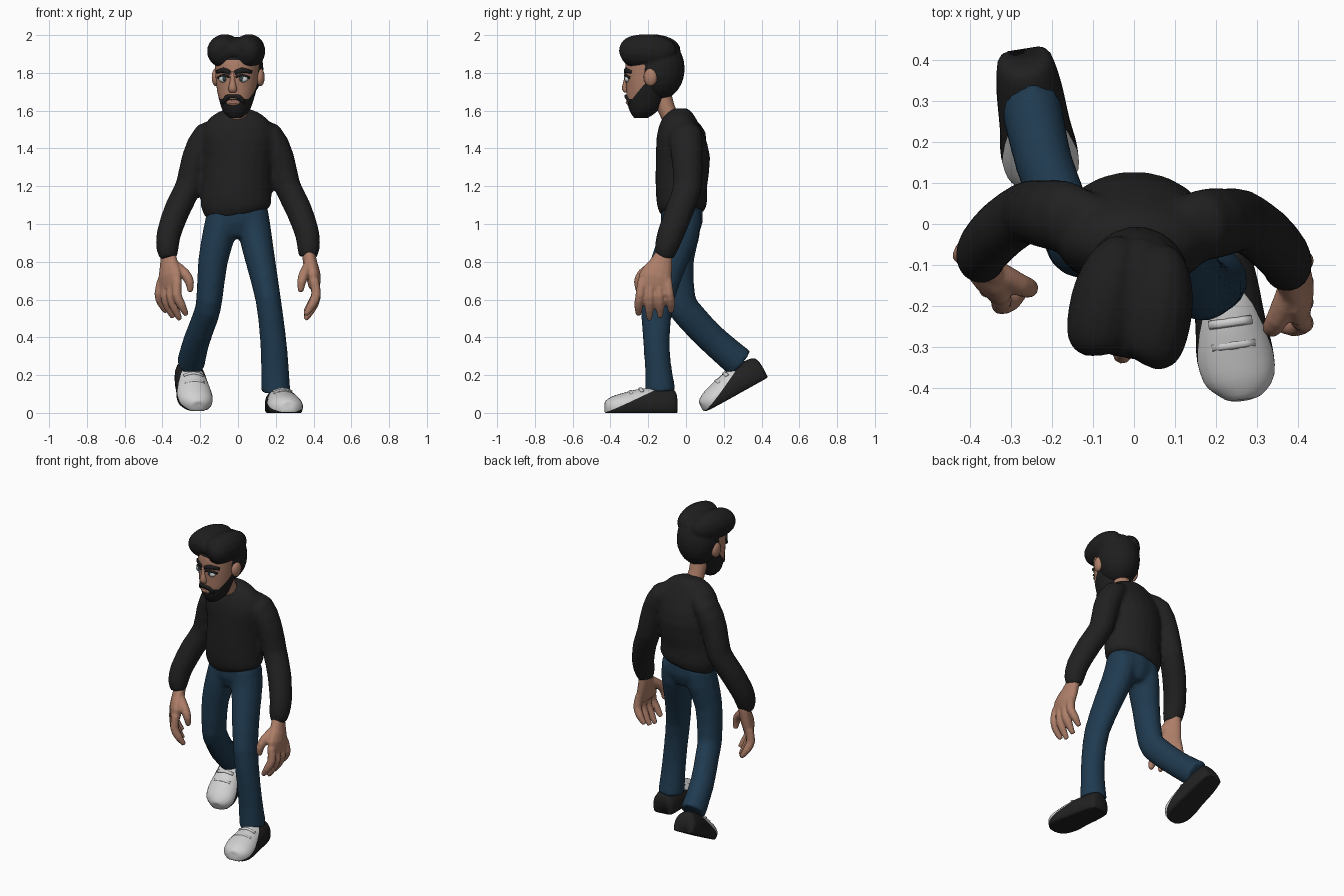
import bpy
import bmesh
from math import cos, sin, pi, radians, copysign
from mathutils import Matrix, Vector

if "Cube" in bpy.data.objects:
    bpy.data.objects.remove(bpy.data.objects["Cube"])


def material(name, r, g, b):
    mat = bpy.data.materials.new(name)
    mat.use_nodes = True
    color = (r, g, b, 1)
    mat.diffuse_color = color
    mat.node_tree.nodes["Principled BSDF"].inputs["Base Color"].default_value = color
    return mat


black_knit = material("black knit", .015, .015, .015)
black_hair = material("black hair", .013, .013, .013)
denim = material("blue denim", .014, .043, .08)
skin = material("skin", .42, .21, .14)
lip = material("lip", .4, .18, .13)
white = material("shoe white", .64, .64, .64)
rubber = material("black rubber", .015, .015, .015)
eye_white = material("eye white", .6, .64, .63)
iris = material("dark iris", .03, .05, .06)

IDENTITY = Matrix.Identity(4)


def finish(bm, name, mats, xform=IDENTITY, rule=None):
    """Colour faces by rule, place the mesh and make it an object."""
    for face in bm.faces:
        face.smooth = True
        if rule:
            face.material_index = int(rule(face.calc_center_median()))
    bm.transform(xform)
    bmesh.ops.recalc_face_normals(bm, faces=bm.faces[:])
    mesh = bpy.data.meshes.new(name)
    bm.to_mesh(mesh)
    bm.free()
    for mat in mats:
        mesh.materials.append(mat)
    obj = bpy.data.objects.new(name, mesh)
    bpy.context.collection.objects.link(obj)
    return obj


def fuse(name, parts, mat, voxel):
    """Merge overlapping closed parts into one continuous skin."""
    bm = bmesh.new()
    for part in parts:
        bm.from_mesh(part.data)
        bpy.data.objects.remove(part)
    obj = finish(bm, name, [mat])
    remesh = obj.modifiers.new("merge", "REMESH")
    remesh.mode = "VOXEL"
    remesh.voxel_size = voxel
    remesh.use_smooth_shade = True
    soften = obj.modifiers.new("soften", "SMOOTH")
    soften.iterations = 4


def spline(rows, steps):
    """Catmull-Rom interpolation of section rows."""
    rows = [Vector(r) for r in rows]
    out = []
    for i in range(len(rows) - 1):
        p, a = rows[max(i - 1, 0)], rows[i]
        b, q = rows[i + 1], rows[min(i + 2, len(rows) - 1)]
        for k in range(steps):
            t = k / steps
            out.append(a + (b - p) * (t / 2)
                       + (p * 2 - a * 5 + b * 4 - q) * (t * t / 2)
                       + (a * 3 - p - b * 3 + q) * (t ** 3 / 2))
    return out + [rows[-1]]


def loft(name, rows, mats, xform=IDENTITY, sides=14, steps=2, rule=None, cuts=(),
         side_axis="X", flat=False, grounded=False):
    """Skin elliptical sections (x, y, z, half width, half depth) along a path."""
    rows = spline(rows, steps)
    ref = Vector((1, 0, 0)) if side_axis == "X" else Vector((0, 0, 1))
    bm = bmesh.new()
    rings = []
    for i, row in enumerate(rows):
        before, after = rows[max(i - 1, 0)], rows[min(i + 1, len(rows) - 1)]
        n = Vector((0, 0, 1)) if flat else Vector((after - before)[:3]).normalized()
        u = (ref - n * n.dot(ref)).normalized()
        v = n.cross(u)
        ring = []
        for k in range(sides):
            t = 2 * pi * (k + .5) / sides
            c, s = cos(t), sin(t)
            if grounded and s < 0:
                c = copysign(abs(c) ** .4, c)
            p = Vector(row[:3]) + u * (row[3] * c) + v * (row[4] * s)
            if grounded:
                p.z = max(p.z, 0)
            ring.append(bm.verts.new(p))
        rings.append(ring)
    for a, b in zip(rings, rings[1:]):
        for k in range(sides):
            j = (k + 1) % sides
            bm.faces.new((a[k], a[j], b[j], b[k]))
    bm.faces.new(rings[0])
    bm.faces.new(rings[-1])
    # Clean edges where two colours meet
    for point, normal in cuts:
        bmesh.ops.bisect_plane(bm, geom=bm.verts[:] + bm.edges[:] + bm.faces[:],
                               plane_co=point, plane_no=normal)
    return finish(bm, name, mats, xform, rule)


def ball(name, center, radii, mat, xform=IDENTITY, detail=16):
    bm = bmesh.new()
    bmesh.ops.create_uvsphere(bm, u_segments=detail, v_segments=detail // 2 + 2, radius=1)
    place = Matrix.Translation(center) @ Matrix.Diagonal((*radii, 1))
    return finish(bm, name, [mat], xform @ place)


def mirrored(side):
    return Matrix.Diagonal((side, 1, 1, 1))


# Sweater body and neck
sweater = [loft("sweater_body",
                [(-.005, -.015, 1.055, .165, .112), (-.01, -.02, 1.1, .188, .133),
                 (-.008, -.025, 1.2, .184, .137), (0, -.016, 1.35, .185, .145),
                 (0, -.033, 1.47, .195, .125), (0, -.035, 1.545, .165, .097),
                 (0, -.033, 1.59, .11, .068), (0, -.033, 1.612, .05, .04)],
                [black_knit], sides=20)]
loft("neck", [(0, -.075, 1.55, .055, .045), (-.005, -.108, 1.62, .052, .047),
              (-.01, -.145, 1.74, .055, .055)], [skin])

# Jeans
fuse("jeans", [
    loft("hips", [(0, -.025, 1.11, .155, .107), (0, -.022, 1.01, .158, .112),
                  (0, -.025, .93, .07, .08)], [denim]),
    loft("left_leg", [(.075, -.02, 1.06, .087, .102), (.09, -.035, .95, .088, .104),
                      (.12, -.09, .8, .079, .097), (.16, -.15, .6, .068, .087),
                      (.185, -.157, .4, .07, .072), (.195, -.148, .25, .074, .07),
                      (.2, -.135, .11, .078, .082)], [denim]),
    loft("right_leg", [(-.078, -.02, 1.06, .087, .102), (-.1, -.03, .95, .088, .104),
                       (-.133, -.045, .8, .079, .087), (-.152, -.03, .6, .07, .082),
                       (-.17, .02, .515, .068, .082), (-.22, .15, .38, .07, .08),
                       (-.25, .288, .262, .075, .085)], [denim])], denim, .013)

# Sleeves and hands
for label, side, back, hand_back, turn in (("left", 1, 0, 0, 0), ("right", -1, .02, .045, 38)):
    sweater.append(loft(
        label + "_sleeve",
        [(.08, -.015, 1.505, .05, .06), (.165, -.002, 1.47, .073, .088),
         (.222, .005, 1.35, .076, .083), (.262, .008, 1.2, .07, .077),
         (.32, -.03, 1.08, .07, .075), (.366, -.08, .95, .065, .072),
         (.373, -.105, .87, .06, .062), (.367, -.11, .822, .046, .048)],
        [black_knit], Matrix.Translation((0, back, 0)) @ mirrored(side)))
    wrist = (Matrix.Translation((side * .37, hand_back - .11, .82))
             @ Matrix.Rotation(radians(turn), 4, "Z") @ mirrored(side))
    hand = [loft(label + "_palm",
                 [(0, 0, .04, .035, .04), (.015, -.025, -.04, .038, .066),
                  (.03, -.05, -.1, .039, .09), (.034, -.055, -.16, .029, .088)],
                 [skin], wrist)]
    for i, reach in enumerate((.93, 1.06, 1, .85)):
        y = -.123 + .045 * i
        fan = .012 * (i - 1.5)
        hand.append(loft(
            f"{label}_finger_{i}",
            [(.034, y, -.12, .025, .025), (.044, y + fan / 2, -.13 - .07 * reach, .026, .025),
             (.02, y + fan, -.13 - .13 * reach, .024, .024),
             (-.014, y + fan, -.13 - .185 * reach, .014, .014)], [skin], wrist, sides=10))
    hand.append(loft(
        label + "_thumb",
        [(.005, -.06, -.04, .03, .03), (-.02, -.12, -.085, .028, .029),
         (-.034, -.142, -.13, .024, .025), (-.038, -.14, -.18, .014, .014)],
        [skin], wrist, sides=10))
    fuse(label + "_hand", hand, skin, .007)
fuse("sweater", sweater, black_knit, .013)


# Shoes, the rear one lifted on its toe
def dark_shoe_face(c):
    return c.z < .005 or c.z < .015 + (c.y + .165) * .45


for label, spot, lift, turn in (("left", (.235, -.24, 0), 0, 8),
                                ("right", (-.245, .262, .098), 28.5, 9)):
    foot = (Matrix.Translation(spot) @ Matrix.Rotation(radians(turn), 4, "Z")
            @ Matrix.Rotation(radians(lift), 4, "X"))
    loft(label + "_shoe", [(0, .19, .045, .05, .055), (0, .172, .045, .068, .08),
                           (0, .1, .045, .08, .088), (0, 0, .045, .086, .083),
                           (0, -.08, .04, .094, .068), (.005, -.145, .032, .084, .056),
                           (.005, -.185, .03, .045, .036), (.005, -.192, .03, .015, .015)],
         [white, rubber], foot, sides=20, steps=3, rule=dark_shoe_face, grounded=True,
         cuts=[((0, -.165, .015), (0, -.45, 1))])
    for y, z in ((-.055, .115), (.0, .13)):
        loft(label + "_lace", [(-.052, y, z - .016, .006, .011), (0, y, z, .006, .011),
                               (.052, y, z - .016, .006, .011)],
             [white], foot, sides=6, side_axis="Z")

# Head, turned slightly to its right
head = Matrix.Translation((0, -.17, 0)) @ Matrix.Rotation(radians(-11), 4, "Z")


def hairy_face(c):
    return c.z < 1.663 + max(0, c.y + .1) * 1.1 or c.z > 1.868


loft("head", [(0, -.07, 1.56, .03, .035), (0, -.055, 1.6, .07, .075),
              (0, -.045, 1.66, .092, .1), (0, -.035, 1.72, .106, .113),
              (0, -.03, 1.8, .114, .123), (0, -.02, 1.88, .118, .125),
              (0, 0, 1.95, .09, .1)],
     [skin, black_hair], head, sides=28, steps=4, rule=hairy_face, flat=True,
     cuts=[((0, 0, 1.663), (0, 0, 1)), ((0, 0, 1.868), (0, 0, 1)),
           ((0, -.1, 1.663), (0, -1.1, 1))])
loft("nose", [(0, -.138, 1.81, .012, .014), (0, -.145, 1.76, .014, .018),
              (0, -.148, 1.715, .024, .025), (0, -.142, 1.695, .017, .016)],
     [skin], head, sides=10, flat=True)
loft("moustache", [(-.058, -.118, 1.64, .01, .007), (-.034, -.139, 1.671, .013, .01),
                   (0, -.148, 1.677, .01, .01), (.034, -.139, 1.671, .013, .01),
                   (.058, -.118, 1.64, .01, .007)],
     [black_hair], head, sides=8, side_axis="Z")
ball("mouth_skin", (0, -.131, 1.645), (.037, .016, .02), skin, head)
ball("lips", (0, -.14, 1.643), (.025, .011, .009), lip, head)
hair = [ball("back_hair", (0, .03, 1.822), (.13, .135, .165), black_hair, head, 20),
        ball("hair_parting", (0, -.01, 1.915), (.1, .15, .075), black_hair, head, 20)]
for label, side in (("left", 1), ("right", -1)):
    half = head @ mirrored(side)
    ball(label + "_eye", (.049, -.131, 1.767), (.03, .017, .018), eye_white, half)
    ball(label + "_iris", (.046, -.144, 1.768), (.011, .006, .013), iris, half, 10)
    loft(label + "_upper_lid", [(.016, -.146, 1.778, .007, .008), (.048, -.143, 1.788, .007, .01),
                                (.084, -.114, 1.774, .007, .008)],
         [black_hair], half, sides=6, side_axis="Z")
    loft(label + "_eyebrow", [(.012, -.15, 1.8, .012, .008), (.05, -.141, 1.814, .015, .01),
                              (.094, -.105, 1.804, .009, .008)],
         [black_hair], half, sides=8, side_axis="Z")
    ball(label + "_ear", (.12, .005, 1.777), (.022, .037, .048), skin, half, 12)
    # Swept hair on each side of the parting
    hair.append(loft(
        label + "_hair_lobe", [(.045, .11, 1.88, .02, .03), (.056, .08, 1.9, .06, .075),
                               (.064, 0, 1.915, .083, .09), (.066, -.09, 1.914, .083, .086),
                               (.063, -.14, 1.914, .068, .066), (.058, -.163, 1.912, .03, .025)],
        [black_hair], half, sides=16, steps=3))
fuse("hair", hair, black_hair, .008)
